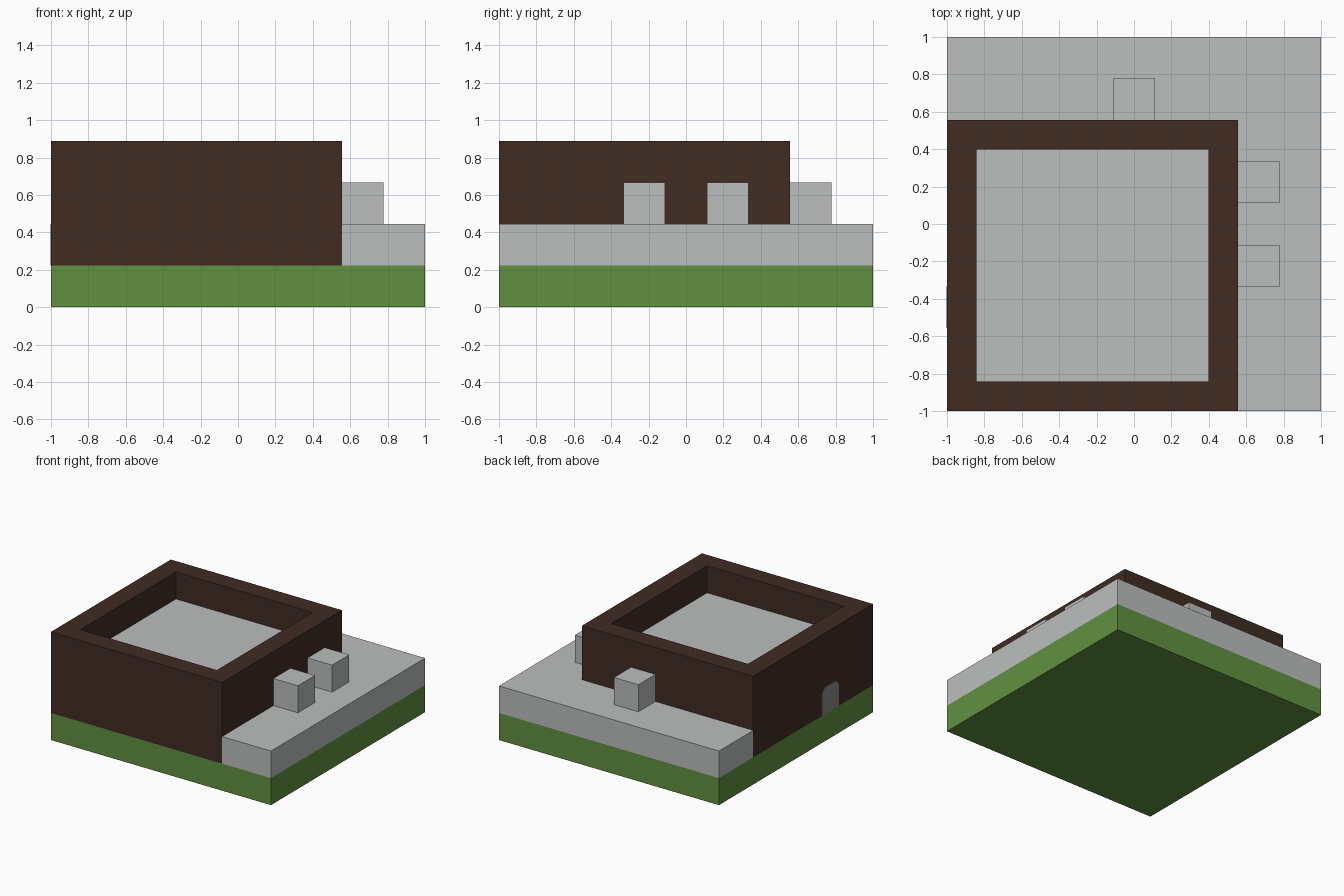
import bpy
import bmesh

if "Cube" in bpy.data.objects:
    bpy.data.objects.remove(bpy.data.objects["Cube"], do_unlink=True)

U = 2 / 9  # one block of the nine-block grid


def material(name, color):
    mat = bpy.data.materials.new(name)
    mat.use_nodes = True
    mat.diffuse_color = (*color, 1)
    bsdf = next(n for n in mat.node_tree.nodes if n.type == 'BSDF_PRINCIPLED')
    bsdf.inputs["Base Color"].default_value = (*color, 1)
    return mat


grass = material("grass green", (0.12, 0.283, 0.051))
wood = material("dark brown wood", (0.051, 0.025, 0.016))
stone = material("light grey stone", (0.497, 0.521, 0.515))
dark_stone = material("dark grey", (0.25, 0.25, 0.25))


def finish(name, bm, *mats):
    bmesh.ops.recalc_face_normals(bm, faces=bm.faces[:])
    mesh = bpy.data.meshes.new(name)
    bm.to_mesh(mesh)
    bm.free()
    for mat in mats:
        mesh.materials.append(mat)
    obj = bpy.data.objects.new(name, mesh)
    bpy.context.collection.objects.link(obj)
    return obj


def prism(outline, direction):
    """Extrude a closed outline of 3D points along a direction."""
    bm = bmesh.new()
    face = bm.faces.new([bm.verts.new(p) for p in outline])
    ext = bmesh.ops.extrude_face_region(bm, geom=[face])
    verts = [g for g in ext["geom"] if isinstance(g, bmesh.types.BMVert)]
    bmesh.ops.translate(bm, verts=verts, vec=direction)
    return bm


def block(x0, x1, y0, y1, z0, z1):
    """Box given in block units, counted from the front right corner."""
    pts = [(x0, y0), (x1, y0), (x1, y1), (x0, y1)]
    return prism([(x * U - 1, y * U - 1, z0 * U) for x, y in pts],
                 (0, 0, (z1 - z0) * U))


# Grass slab
finish("lawn_base", block(0, 9, 0, 9, 0, 1), grass)

# L-shaped stone terrace wrapping two sides of the house
corner = [(7, 0), (9, 0), (9, 9), (0, 9), (0, 7), (7, 7)]
finish("terrace", prism([(x * U - 1, y * U - 1, U) for x, y in corner],
                        (0, 0, U)), stone)

# House walls with a sunken stone roof floor
bm = block(0, 7, 0, 7, 1, 4)
roof = max(bm.faces, key=lambda f: f.calc_center_median().z)
bmesh.ops.inset_region(bm, faces=[roof], thickness=U)
ext = bmesh.ops.extrude_face_region(bm, geom=[roof])
bmesh.ops.translate(bm, vec=(0, 0, -U),
                    verts=[g for g in ext["geom"] if isinstance(g, bmesh.types.BMVert)])
if roof.is_valid:
    bm.faces.remove(roof)
for f in ext["geom"]:
    if isinstance(f, bmesh.types.BMFace):
        f.material_index = 1
finish("house_walls", bm, wood, stone)

# Stone seats on the terrace
for i, (x, y) in enumerate([(7, 3), (7, 5), (4, 7)]):
    finish(f"terrace_seat_{i + 1}", block(x, x + 1, y, y + 1, 2, 3), stone)

# Small door plate with clipped top corners
c = 0.04
y0, y1, top = 2 * U - 1, 3 * U - 1, 2 * U
door = [(y0, U), (y1, U), (y1, top - c), (y1 - c, top), (y0 + c, top), (y0, top - c)]
finish("door", prism([(-1.002, y, z) for y, z in door], (0.004, 0, 0)), dark_stone)
